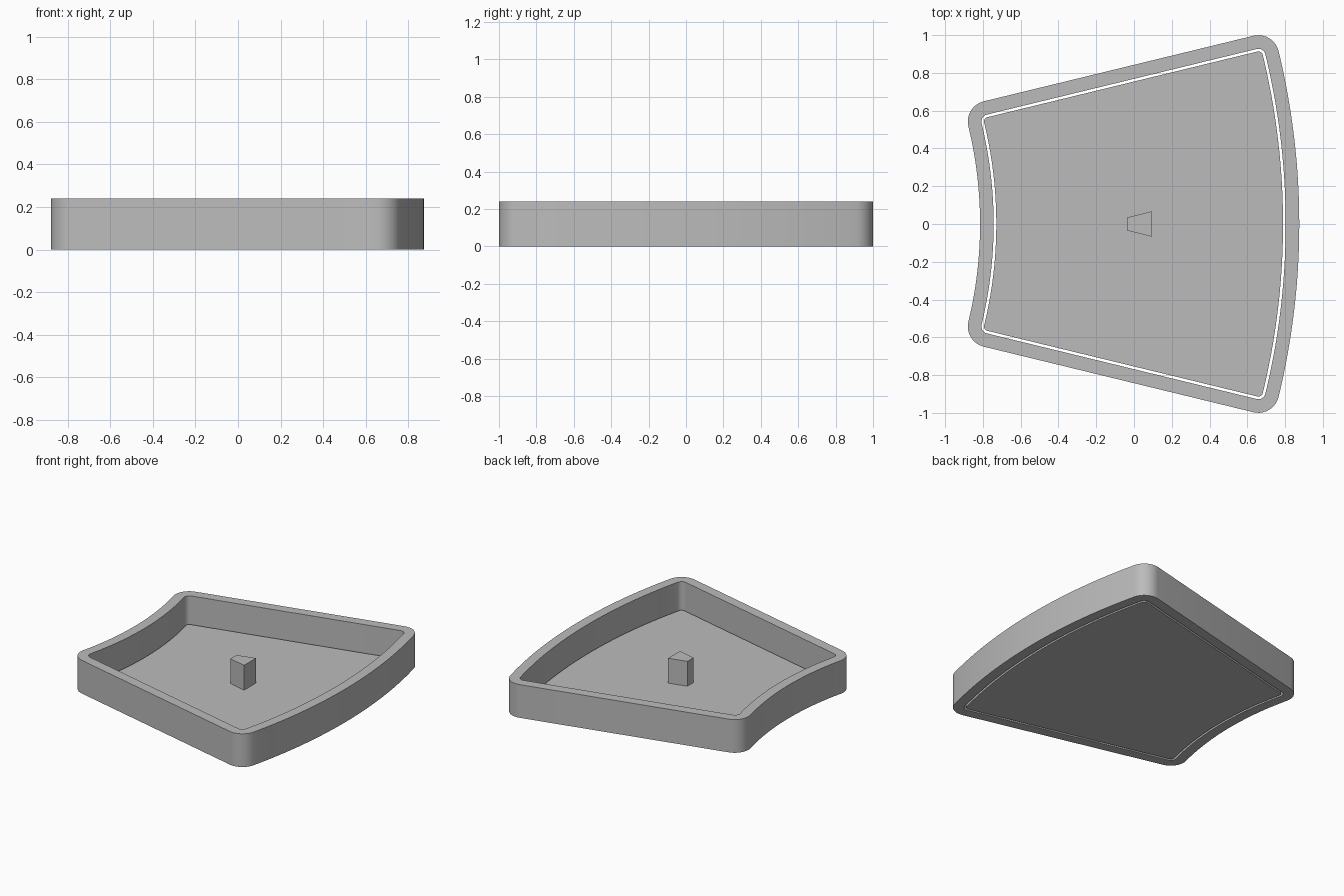
import bpy, bmesh, math

cube = bpy.data.objects.get("Cube")
if cube:
    bpy.data.objects.remove(cube, do_unlink=True)

# Sector shared by the rim and floor: arc centre, two radii, half angle
CENTRE_X = -3.0
R_OUT, R_IN = 3.765, 2.295
HALF = math.atan2(0.89, 3.66)
HEIGHT, FLOOR = 0.24, 0.04

grey = bpy.data.materials.new("plain grey")
grey.use_nodes = True
colour = (0.5, 0.5, 0.5, 1)
grey.diffuse_color = colour
grey.node_tree.nodes["Principled BSDF"].inputs["Base Color"].default_value = colour


def arc(cx, cy, r, start, end, steps):
    return [(cx + r * math.cos(start + (end - start) * i / steps),
             cy + r * math.sin(start + (end - start) * i / steps))
            for i in range(steps + 1)]


def outline(d):
    """Ring sector grown outward by d, with corners rounded to radius d."""
    quarter = math.pi / 2

    def corner(r, angle, start):
        return arc(CENTRE_X + r * math.cos(angle), r * math.sin(angle),
                   d, start, start + quarter, 10)

    pts = arc(CENTRE_X, 0, R_OUT + d, -HALF, HALF, 40)[1:-1]
    pts += corner(R_OUT, HALF, HALF)
    pts += corner(R_IN, HALF, HALF + quarter)
    pts += arc(CENTRE_X, 0, R_IN - d, HALF, -HALF, 40)[1:-1]
    pts += corner(R_IN, -HALF, math.pi - HALF)
    pts += corner(R_OUT, -HALF, -HALF - quarter)
    return pts


def finish(name, bm, smooth=True):
    bmesh.ops.recalc_face_normals(bm, faces=bm.faces)
    mesh = bpy.data.meshes.new(name)
    bm.to_mesh(mesh)
    bm.free()
    mesh.materials.append(grey)
    obj = bpy.data.objects.new(name, mesh)
    bpy.context.collection.objects.link(obj)
    if smooth:
        bpy.ops.object.select_all(action="DESELECT")
        obj.select_set(True)
        bpy.context.view_layer.objects.active = obj
        bpy.ops.object.shade_smooth_by_angle(angle=math.radians(30))
    return obj


def prism(name, pts, low, high, smooth=True):
    bm = bmesh.new()
    loops = [[bm.verts.new((x, y, z)) for x, y in pts] for z in (low, high)]
    for loop in loops:
        bm.faces.new(loop)
    for i in range(len(pts)):
        j = (i + 1) % len(pts)
        bm.faces.new((loops[0][i], loops[0][j], loops[1][j], loops[1][i]))
    return finish(name, bm, smooth)


def wall(name, outer, inner, low, high):
    bm = bmesh.new()
    section = [(outer, low), (outer, high), (inner, high), (inner, low)]
    loops = [[bm.verts.new((x, y, z)) for x, y in pts] for pts, z in section]
    n = len(outer)
    for k in range(4):
        a, b = loops[k], loops[(k + 1) % 4]
        for i in range(n):
            j = (i + 1) % n
            bm.faces.new((a[i], a[j], b[j], b[i]))
    return finish(name, bm)


# Rounded surrounding wall
wall("rim_wall", outline(0.11), outline(0.038), 0, HEIGHT)

# Loose floor panel, separated from the wall by a narrow gap
prism("floor_panel", outline(0.024), 0, FLOOR)

# Small tapered post in the middle of the floor
prism("centre_post", [(-0.036, -0.035), (0.096, -0.068), (0.096, 0.068), (-0.036, 0.035)],
      FLOOR, 0.22, smooth=False)
